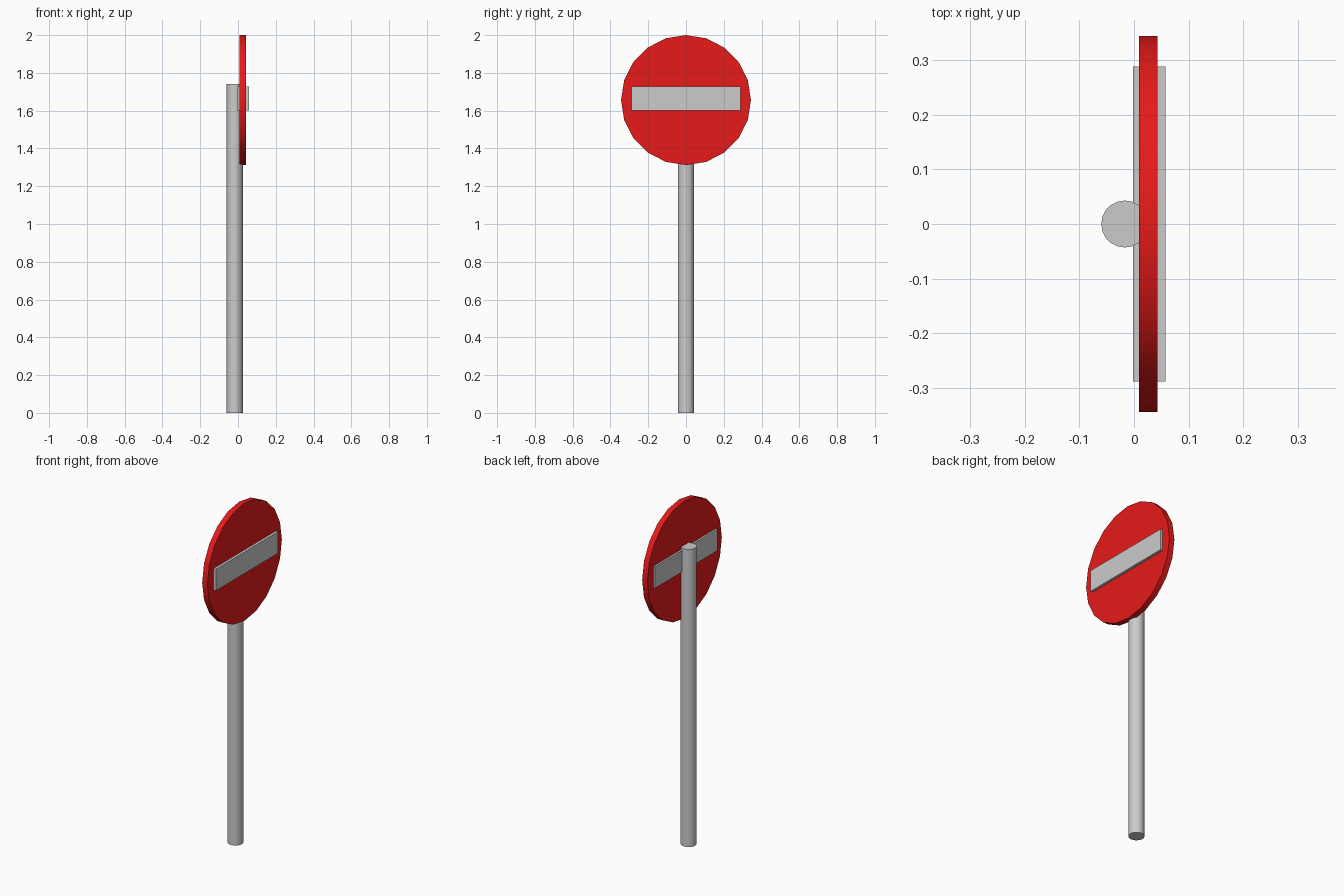
import bpy
from math import pi, radians

if "Cube" in bpy.data.objects:
    bpy.data.objects.remove(bpy.data.objects["Cube"])


def material(name, color):
    m = bpy.data.materials.new(name)
    m.diffuse_color = color
    m.use_nodes = True
    m.node_tree.nodes["Principled BSDF"].inputs["Base Color"].default_value = m.diffuse_color
    return m


def cylinder(name, radius, depth, location, rotation=(0, 0, 0), sides=20):
    bpy.ops.mesh.primitive_cylinder_add(vertices=sides, radius=radius, depth=depth,
                                        location=location, rotation=rotation)
    obj = bpy.context.object
    obj.name = name
    bpy.ops.object.shade_smooth_by_angle(angle=radians(30))
    return obj


# Round post, its front side sunk into the disc
POST_TOP = 1.742
cylinder("post", 0.043, POST_TOP, (-0.017, 0, POST_TOP / 2))

# Red sign disc facing +x
disc = cylinder("sign_disc", 0.344, 0.034, (0.026, 0, 1.656), (0, pi / 2, 0))
disc.data.materials.append(material("sign_red", (0.8, 0.01, 0.01, 1)))

# Pale bar running through the disc, showing on both faces
bpy.ops.mesh.primitive_cube_add(size=1, location=(0.028, 0, 1.664))
bar = bpy.context.object
bar.name = "sign_bar"
bar.dimensions = (0.06, 0.577, 0.126)
bpy.ops.object.transform_apply(location=False, rotation=False, scale=True)
